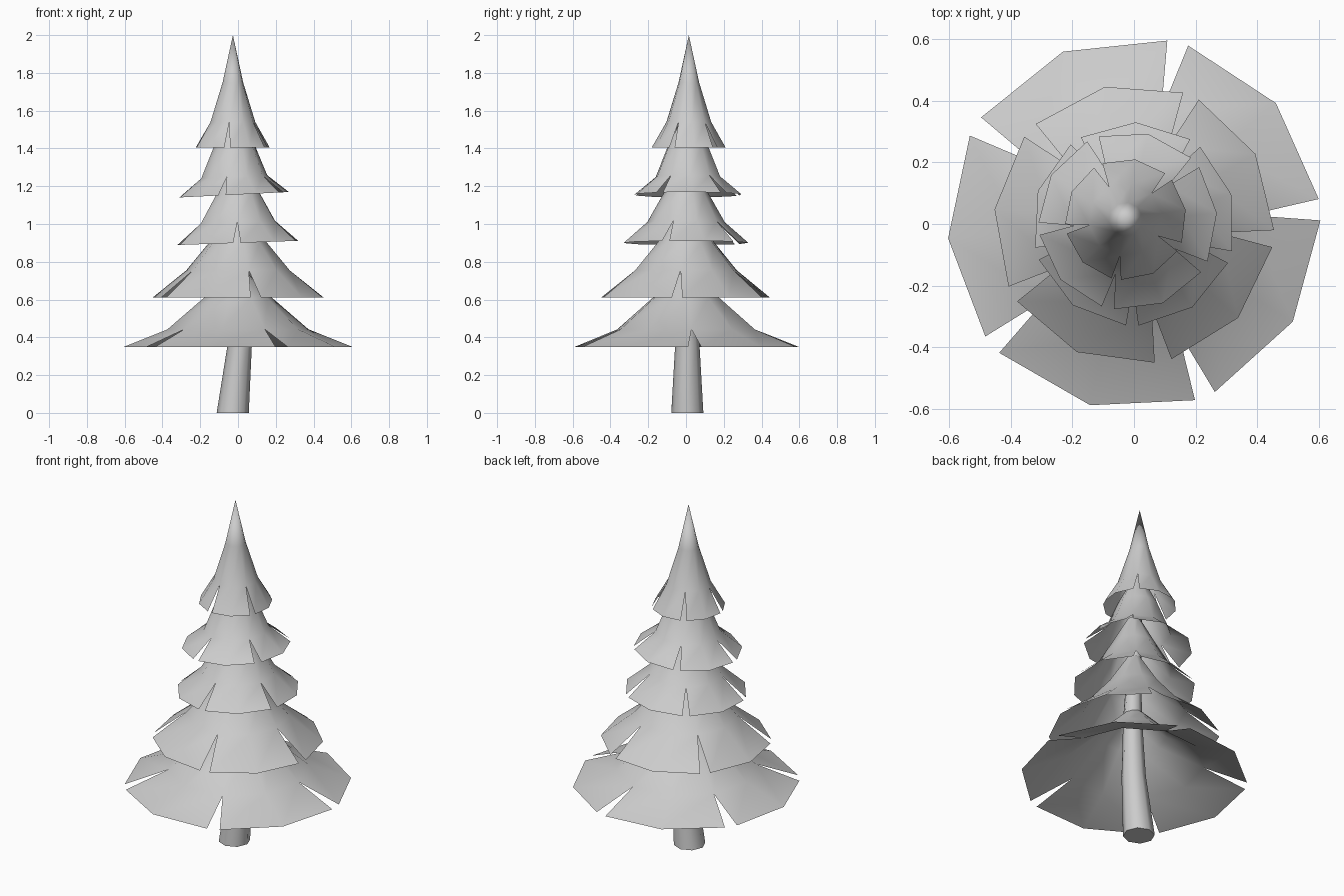
import bpy
import bmesh
from math import cos, sin, radians

if "Cube" in bpy.data.objects:
    bpy.data.objects.remove(bpy.data.objects["Cube"])


def finish(name, bm):
    bmesh.ops.remove_doubles(bm, verts=bm.verts, dist=0.0005)
    bmesh.ops.recalc_face_normals(bm, faces=bm.faces)
    for f in bm.faces:
        f.smooth = len(f.verts) <= 4
    mesh = bpy.data.meshes.new(name)
    bm.to_mesh(mesh)
    bm.free()
    obj = bpy.data.objects.new(name, mesh)
    bpy.context.collection.objects.link(obj)
    return obj


def tier(name, centre, first_notch, half_gap, tilt, profile):
    """Open ten-sided skirt; every second corner of the lowest band is slit."""
    bm = bmesh.new()
    cx, cy = centre

    def vert(r, z, deg):
        x, y = r * cos(radians(deg)), r * sin(radians(deg))
        return bm.verts.new((cx + x, cy + y, z + tilt * x))

    angles = [first_notch + 36 * i for i in range(10)]
    rings = [[vert(r, z, a) for a in angles] for r, z in profile[1:]]
    # upper bands
    for lower, upper in zip(rings, rings[1:]):
        for i in range(10):
            j = (i + 1) % 10
            bm.faces.new((lower[i], lower[j], upper[j], upper[i]))
    # five separate lobes below the slits
    r, z = profile[0]
    for i in range(0, 10, 2):
        a = angles[i]
        rim = [vert(r, z, d) for d in (a + half_gap, a + 36, a + 72 - half_gap)]
        mid = [rings[0][(i + k) % 10] for k in range(3)]
        for k in range(2):
            bm.faces.new((rim[k], rim[k + 1], mid[k + 1], mid[k]))
    # normals outwards (the skirt is an open shell)
    return finish(name, bm)


# Foliage tiers, bottom to top: centre, slit angle, slit half width, tilt, profile (r, z)
tier("branch_tier_1", (0, 0), 4.4, 3.3, 0,
     [(0.605, 0.35), (0.375, 0.442), (0.18, 0.61), (0.08, 0.71), (0.05, 0.74)])
tier("branch_tier_2", (0, 0), -6, 3.5, 0,
     [(0.455, 0.61), (0.275, 0.755), (0.155, 0.90), (0.04, 1.08)])
tier("branch_tier_3", (0, 0), -19, 3.5, 0.035,
     [(0.33, 0.90), (0.205, 1.01), (0.12, 1.16), (0.035, 1.32)])
tier("branch_tier_4", (-0.02, 0.01), -31, 4, 0.05,
     [(0.29, 1.155), (0.175, 1.25), (0.11, 1.41), (0.025, 1.58)])
tier("branch_tier_5", (-0.027, 0.015), -27, 4.5, 0,
     [(0.197, 1.405), (0.12, 1.54), (0.055, 1.75), (0.0, 2.0)])

# Leaning, tapered trunk running up inside the foliage: x, y, z, radius
bm = bmesh.new()
loops = []
for x, y, z, r in [(-0.028, 0.007, 0, 0.085), (0.008, 0.007, 0.35, 0.065),
                   (0.01, 0.0, 0.72, 0.05), (-0.005, 0.0, 1.1, 0.035),
                   (-0.025, 0.01, 1.5, 0.02)]:
    loops.append([bm.verts.new((x + r * cos(radians(45 * i)),
                                y + r * sin(radians(45 * i)), z)) for i in range(8)])
for lo, up in zip(loops, loops[1:]):
    for i in range(8):
        j = (i + 1) % 8
        bm.faces.new((lo[i], lo[j], up[j], up[i]))
bm.faces.new(loops[0][::-1])
bm.faces.new(loops[-1])
finish("trunk", bm)
